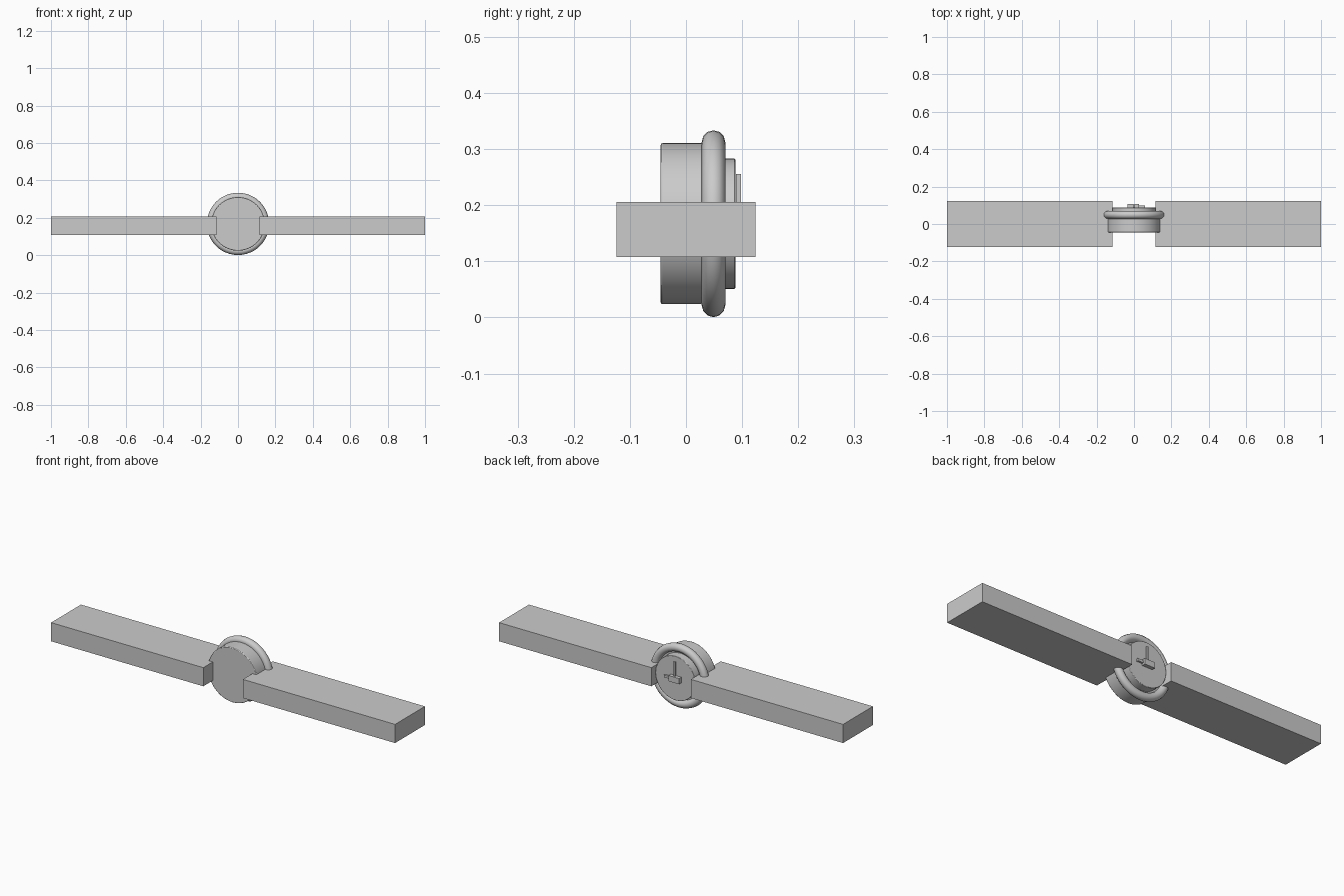
import bpy
from math import pi, radians

if "Cube" in bpy.data.objects:
    bpy.data.objects.remove(bpy.data.objects["Cube"])

CZ = 0.167  # height of the watch axis


def finish(obj, name, bevel=0.0):
    obj.name = name
    if bevel:
        m = obj.modifiers.new("Bevel", 'BEVEL')
        m.width = bevel
        m.segments = 2
        m.limit_method = 'ANGLE'
    return obj


def disc(name, radius, y0, y1, bevel):
    bpy.ops.mesh.primitive_cylinder_add(vertices=64, radius=radius, depth=y1 - y0,
                                        location=(0, (y0 + y1) / 2, CZ),
                                        rotation=(pi / 2, 0, 0))
    bpy.ops.object.shade_smooth_by_angle(angle=radians(40))
    return finish(bpy.context.object, name, bevel)


def box(name, x, y, z):
    spans = (x, y, z)
    bpy.ops.mesh.primitive_cube_add(size=1, location=[(a + b) / 2 for a, b in spans])
    obj = bpy.context.object
    obj.scale = [b - a for a, b in spans]
    bpy.ops.object.transform_apply(location=False, rotation=False, scale=True)
    return finish(obj, name)


# Round case and raised dial
disc("watch_case", 0.1435, -0.045, 0.047, 0.003)
disc("dial", 0.116, 0.03, 0.088, 0.002)

# Rounded bezel ring
bpy.ops.mesh.primitive_torus_add(major_segments=48, minor_segments=12,
                                 major_radius=0.1455, minor_radius=0.021,
                                 location=(0, 0.049, CZ), rotation=(pi / 2, 0, 0))
bpy.ops.object.shade_smooth_by_angle(angle=radians(40))
finish(bpy.context.object, "bezel_ring")

# Two strap halves
for side, name in ((-1, "strap_left"), (1, "strap_right")):
    box(name, sorted((side * 0.115, side * 1.0)), (-0.124, 0.124), (0.108, 0.206))

# Hands and the block over the centre
box("minute_hand", (-0.005, 0.005), (0.089, 0.098), (0.167, 0.256))
box("hour_hand", (0.0, 0.06), (0.089, 0.099), (0.161, 0.173))
box("centre_block", (-0.034, 0.026), (0.086, 0.107), (0.152, 0.182))
